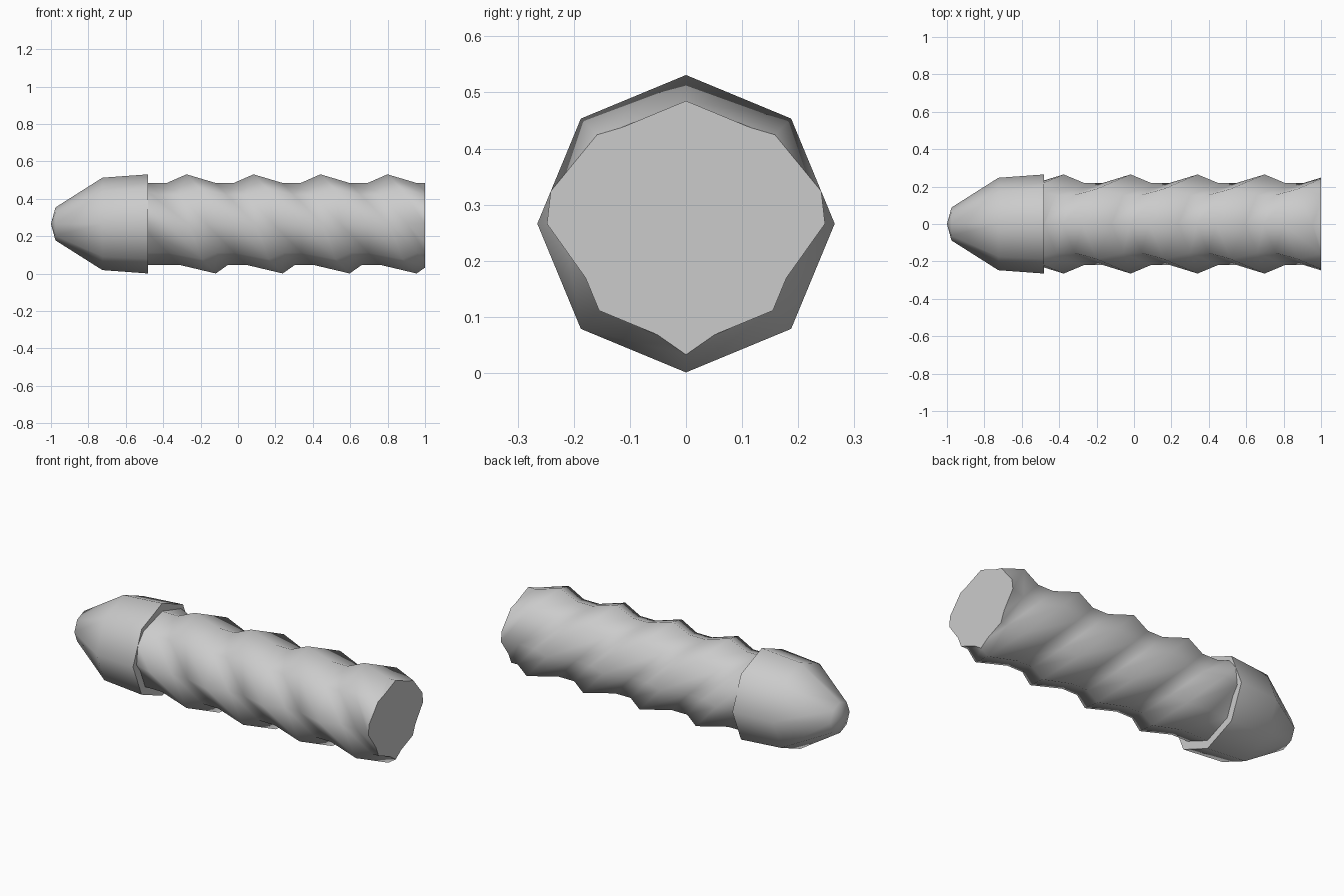
import bpy, bmesh, math
from mathutils import Vector

cube = bpy.data.objects.get("Cube")
if cube:
    bpy.data.objects.remove(cube)

SIDES = 8
AXIS_Z = 0.266
CREST, ROOT = 0.265, 0.219
SLANT = 0.97          # how far each rib leans along the shaft
PITCH = 0.358

grey = bpy.data.materials.new("plain_grey")
grey.use_nodes = True
colour = (0.6, 0.6, 0.6, 1)
grey.diffuse_color = colour
grey.node_tree.nodes["Principled BSDF"].inputs["Base Color"].default_value = colour


def ring(bm, x, radius, slant=0.0):
    """Eight-sided ring around the x axis, optionally leaning."""
    verts = []
    for i in range(SIDES):
        a = math.tau * i / SIDES
        y, z = radius * math.sin(a), radius * math.cos(a)
        verts.append(bm.verts.new((x - slant * z, y, z + AXIS_Z)))
    return verts


def bridge(bm, rings):
    for a, b in zip(rings, rings[1:]):
        for i in range(SIDES):
            j = (i + 1) % SIDES
            bm.faces.new((a[i], a[j], b[j], b[i]))


def finish(bm, name):
    bmesh.ops.recalc_face_normals(bm, faces=bm.faces)
    mesh = bpy.data.meshes.new(name)
    bm.to_mesh(mesh)
    bm.free()
    mesh.materials.append(grey)
    obj = bpy.data.objects.new(name, mesh)
    bpy.context.collection.objects.link(obj)
    bpy.ops.object.select_all(action='DESELECT')
    obj.select_set(True)
    bpy.context.view_layer.objects.active = obj
    bpy.ops.object.shade_smooth_by_angle(angle=math.radians(60))


# Rounded nose with a flat back
bm = bmesh.new()
nose = [ring(bm, x, r) for x, r in ((-0.976, 0.088), (-0.725, 0.247), (-0.48, CREST))]
bridge(bm, nose)
tip = bm.verts.new((-1, 0, AXIS_Z))
for i in range(SIDES):
    bm.faces.new((tip, nose[0][i], nose[0][(i + 1) % SIDES]))
bm.faces.new(nose[-1])
finish(bm, "nose")

# Shaft of slanted ribs, trimmed square at both ends
bm = bmesh.new()
rows = [ring(bm, -1.2, ROOT, SLANT)]
for k in range(-1, 5):
    x = -0.018 + k * PITCH
    rows += [ring(bm, x - 0.15, ROOT, SLANT),
             ring(bm, x, CREST, SLANT),
             ring(bm, x + 0.11, ROOT, SLANT)]
bridge(bm, rows)
for x, direction in ((-0.48, -1), (1, 1)):
    cut = bmesh.ops.bisect_plane(
        bm, geom=bm.verts[:] + bm.edges[:] + bm.faces[:],
        plane_co=Vector((x, 0, 0)), plane_no=Vector((direction, 0, 0)),
        clear_outer=True)
    edges = [e for e in cut["geom_cut"] if isinstance(e, bmesh.types.BMEdge)]
    bmesh.ops.contextual_create(bm, geom=edges)
finish(bm, "ribbed_shaft")
